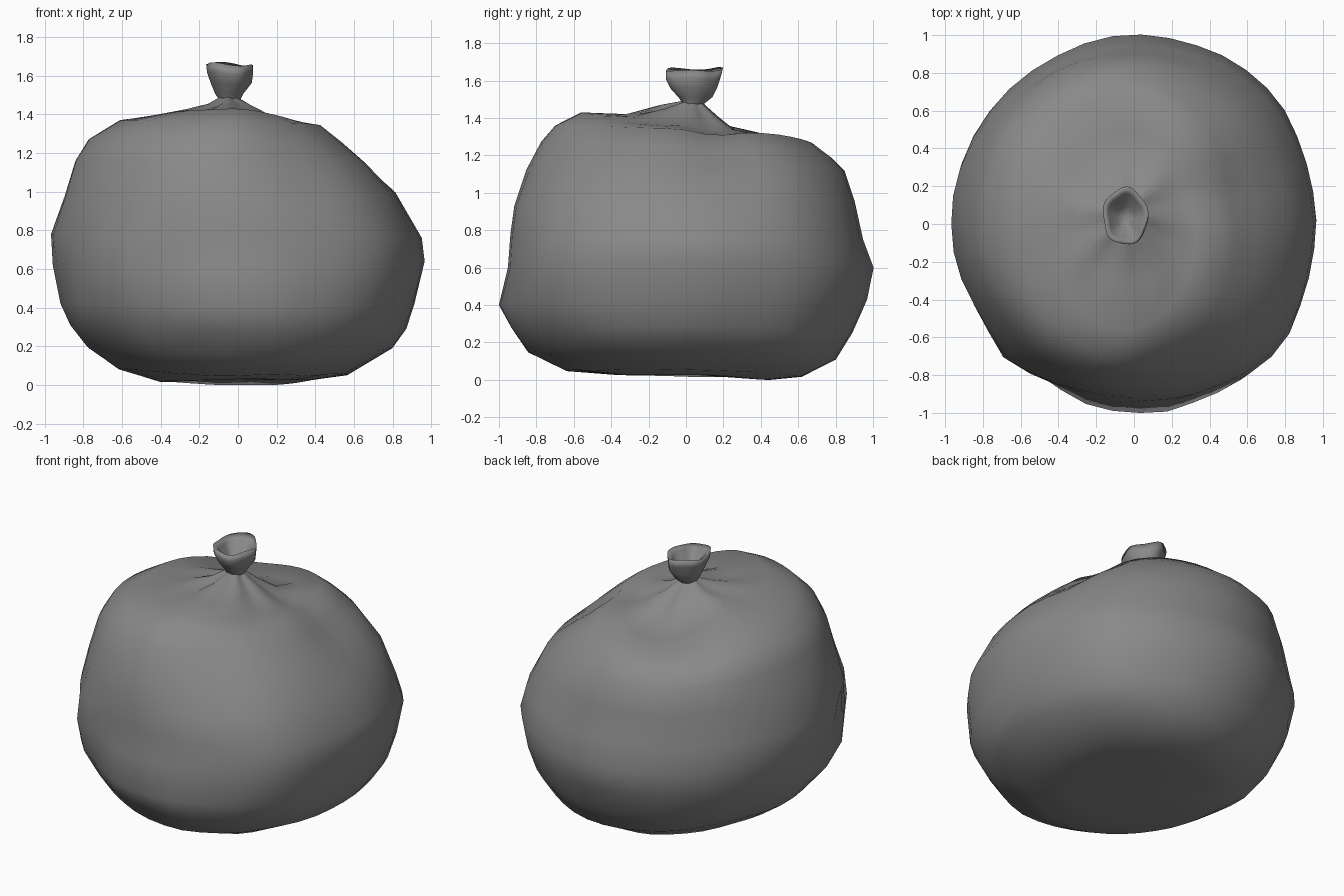
import bpy, bmesh, math
from mathutils import Vector, noise

SEGS = 40

# each row: right x, z | back y, z | left -x, z | front -y, z
BAG = [
    (.38, .02, .45, .00, .40, .02, .40, .03),
    (.57, .055, .62, .015, .62, .085, .64, .05),
    (.80, .19, .80, .11, .78, .20, .84, .15),
    (.87, .29, .89, .25, .87, .31, .93, .28),
    (.91, .42, .97, .43, .925, .42, 1.0, .40),
    (.96, .64, 1.0, .60, .96, .62, .96, .60),
    (.945, .76, .945, .75, .965, .78, .945, .78),
    (.82, 1.0, .905, .95, .90, .98, .92, .93),
    (.67, 1.15, .85, 1.12, .84, 1.16, .85, 1.12),
    (.55, 1.26, .78, 1.20, .77, 1.27, .77, 1.27),
    (.43, 1.345, .69, 1.27, .61, 1.37, .70, 1.36),
    (.33, 1.35, .50, 1.28, .42, 1.40, .56, 1.43),
    (.24, 1.36, .30, 1.32, .30, 1.42, .32, 1.42),
    (.11, 1.41, .18, 1.40, .17, 1.44, .14, 1.46),
    (.01, 1.48, .09, 1.48, .10, 1.485, .02, 1.49),
]
KNOT = [
    (.01, 1.47, .09, 1.47, .10, 1.48, .02, 1.48),
    (.03, 1.51, .14, 1.51, .12, 1.51, .04, 1.51),
    (.07, 1.56, .165, 1.56, .14, 1.56, .085, 1.56),
    (.075, 1.61, .18, 1.61, .16, 1.62, .11, 1.61),
    (.072, 1.65, .193, 1.665, .165, 1.665, .11, 1.66),
    (.045, 1.63, .155, 1.635, .135, 1.64, .08, 1.635),
    (.00, 1.55, .09, 1.55, .09, 1.55, .02, 1.55),
]

# soft dents (positive) and bulges (negative): centre, radius, depth
DENTS = [
    ((.58, .18, 1.22), .20, .05),
    ((.34, .14, 1.36), .14, .03),
    ((-.90, -.25, .50), .12, .03),
    ((-.30, .52, 1.34), .28, .055),
    ((.25, -.92, .50), .18, .02),
    ((.72, -.66, .62), .32, -.04),
    ((.60, -.50, 1.10), .25, -.03),
    ((.60, .62, 1.05), .22, -.03),
    ((.66, .68, .32), .26, -.035),
    ((-.67, -.69, .64), .16, -.05),
    ((-.50, -.82, .42), .12, .025),
    ((.15, -.95, .34), .16, -.015),
]


def ring_point(row, t):
    xr, zr, yb, zb, xl, zl, yf, zf = row
    c, s = math.cos(t), math.sin(t)
    x = (xr - xl) / 2 + (xr + xl) / 2 * c
    y = (yb - yf) / 2 + (yb + yf) / 2 * s
    z = c * c * (zr if c > 0 else zl) + s * s * (zb if s > 0 else zf)
    return Vector((x, y, z))


def crumple_bag(p, t):
    core = Vector((0, 0, .7))
    out = (p - core).normalized()
    q = p.copy()
    for centre, radius, depth in DENTS:
        d = (p - Vector(centre)).length
        q -= out * depth * math.exp(-(d / radius) ** 2)
    q += out * .012 * noise.noise(p * 3.5)
    # front and back of the belly lean a little to the right
    if p.z < 1.15:
        q.x += .04 * math.sin(t) ** 2 * min(1, (1.15 - p.z) / .4)
    # gathered folds running into the neck
    reach = math.hypot(p.x + .04, p.y - .03)
    if p.z > 1.2:
        q.z += .012 * math.sin(7 * t + 1) * math.exp(-((reach - .2) / .13) ** 2)
    q.z = max(q.z, 0)
    return q


def crumple_knot(p, t):
    grow = max(0, min(1, (p.z - 1.5) / .15))
    push = .006 * math.sin(5 * t + .6)
    return p + Vector((math.cos(t) * push, math.sin(t) * push,
                       .007 * math.sin(3 * t + 2))) * grow


dark = bpy.data.materials.new("dark_plastic")
dark.diffuse_color = (.25, .25, .25, 1)


def loft(name, rows, warp, start=None, end=None):
    bm = bmesh.new()
    angles = [2 * math.pi * j / SEGS for j in range(SEGS)]
    rings = [[bm.verts.new(warp(ring_point(r, t), t)) for t in angles] for r in rows]
    for a, b in zip(rings, rings[1:]):
        for j in range(SEGS):
            k = (j + 1) % SEGS
            bm.faces.new((a[j], a[k], b[k], b[j]))
    for tip, ring, flip in ((start, rings[0], True), (end, rings[-1], False)):
        if tip:
            v = bm.verts.new(tip)
            for j in range(SEGS):
                a, b = ring[j], ring[(j + 1) % SEGS]
                bm.faces.new((b, a, v) if flip else (a, b, v))
    for f in bm.faces:
        f.smooth = True
    mesh = bpy.data.meshes.new(name)
    bm.to_mesh(mesh)
    bm.free()
    mesh.materials.append(dark)
    ob = bpy.data.objects.new(name, mesh)
    bpy.context.collection.objects.link(ob)
    return ob


# full sack body, then the tied, flared top
loft("bag_body", BAG, crumple_bag, start=(0, 0, .03))
loft("tied_top", KNOT, crumple_knot, end=(-.045, .035, 1.53))
